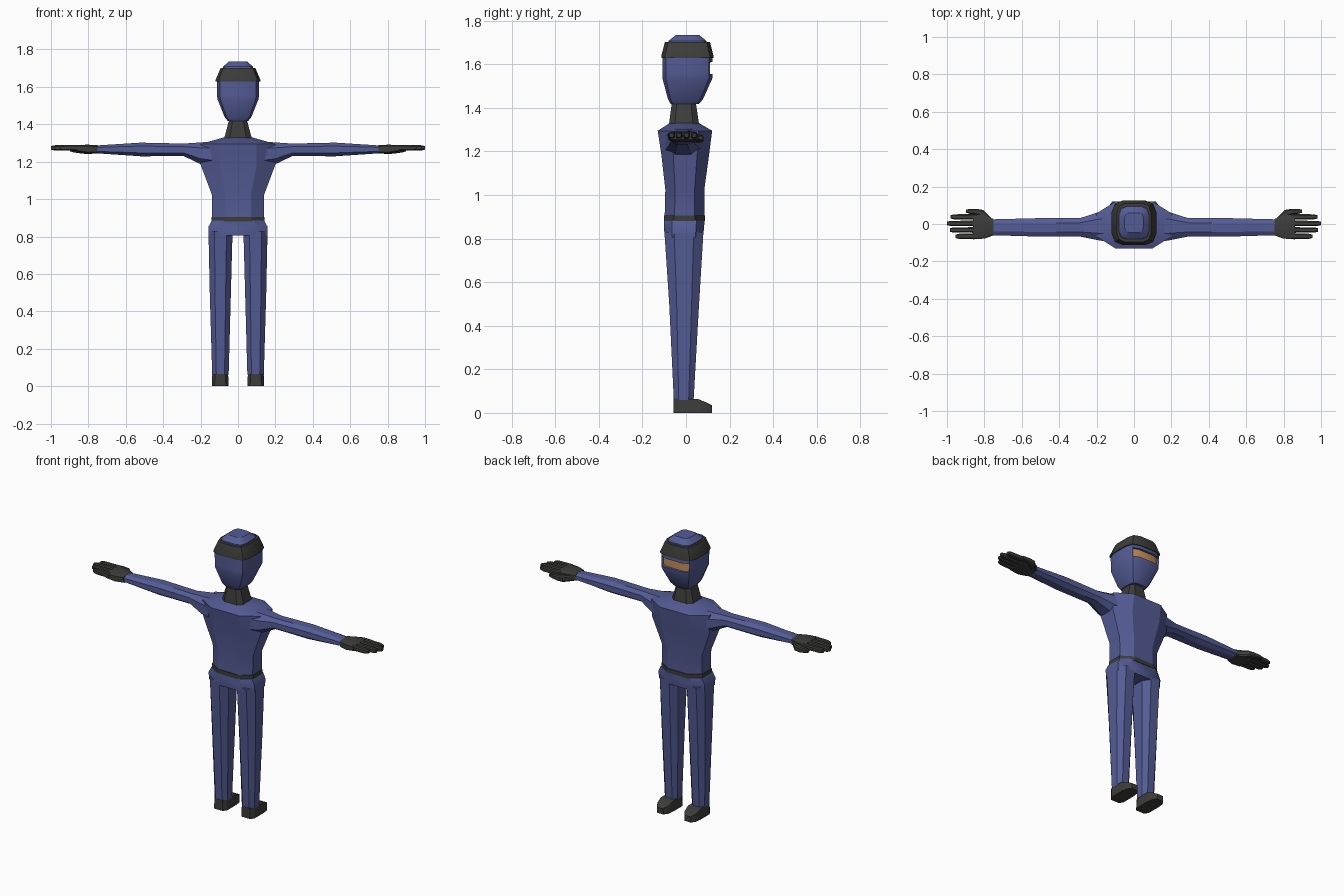
import bpy, bmesh, math

if "Cube" in bpy.data.objects:
    bpy.data.objects.remove(bpy.data.objects["Cube"])


def material(name, rgb):
    m = bpy.data.materials.new(name)
    m.diffuse_color = (*rgb, 1)
    m.use_nodes = True
    m.node_tree.nodes["Principled BSDF"].inputs["Base Color"].default_value = m.diffuse_color
    return m


BLUE = material("indigo cloth", (0.088, 0.106, 0.300))
DARK = material("charcoal cloth", (0.046, 0.046, 0.044))
SKIN = material("skin", (0.57, 0.27, 0.105))


def ring(axis, t, a0, a1, b0, b1, f=0.5):
    """Chamfered rectangle across an axis; f is the flat share of each side."""
    ca, cb, ha, hb = (a0 + a1) / 2, (b0 + b1) / 2, (a1 - a0) / 2, (b1 - b0) / 2
    flat = [(f, 1), (1, f), (1, -f), (f, -1), (-f, -1), (-1, -f), (-1, f), (-f, 1)]
    pts = []
    for u, v in flat:
        p = [ca + u * ha, cb + v * hb]
        p.insert("xyz".index(axis), t)
        pts.append(p)
    return pts


def head_ring(z, hx, yb, yf):
    """Twelve-sided rounded box, used for head, band and cap."""
    half = [(0.50, 1.0), (0.86, 0.86), (1.0, 0.5)]
    quarter = half + [(x, -y) for x, y in reversed(half)]
    outline = quarter + [(-x, y) for x, y in reversed(quarter)]
    cy, hy = (yf + yb) / 2, (yf - yb) / 2
    return [(x * hx, cy + y * hy, z) for x, y in outline]


def loft(name, rings, mats, mirror=False, edit=None):
    bm = bmesh.new()
    loops = [[bm.verts.new(p) for p in r] for r in rings]
    n = len(loops[0])
    for lo, hi in zip(loops, loops[1:]):
        for i in range(n):
            j = (i + 1) % n
            bm.faces.new((lo[i], lo[j], hi[j], hi[i]))
    bm.faces.new(loops[0])
    bm.faces.new(loops[-1])
    bmesh.ops.recalc_face_normals(bm, faces=bm.faces[:])
    if edit:
        edit(bm)
    me = bpy.data.meshes.new(name)
    bm.to_mesh(me)
    bm.free()
    for m in mats:
        me.materials.append(m)
    for p in me.polygons:
        p.use_smooth = True
    me.set_sharp_from_angle(angle=math.radians(30))
    ob = bpy.data.objects.new(name, me)
    bpy.context.collection.objects.link(ob)
    if mirror:
        mod = ob.modifiers.new("Mirror", 'MIRROR')
        mod.use_mirror_merge = False
    return ob


# Head with a sunken eye slit
def cut_slit(bm):
    slit = [f for f in bm.faces if f.normal.y > 0.7
            and 1.555 < f.calc_center_median().z < 1.61]
    bmesh.ops.inset_region(bm, faces=slit, thickness=0.001, depth=-0.013)
    for f in slit:
        f.material_index = 1


loft("head", [head_ring(*s) for s in (
    (1.418, 0.055, -0.070, 0.060), (1.44, 0.072, -0.083, 0.078),
    (1.535, 0.110, -0.108, 0.121), (1.555, 0.112, -0.108, 0.122),
    (1.61, 0.113, -0.108, 0.122), (1.64, 0.113, -0.108, 0.120))],
    [BLUE, SKIN], edit=cut_slit)
loft("headband", [head_ring(*s) for s in (
    (1.63, 0.119, -0.113, 0.126), (1.64, 0.119, -0.113, 0.126),
    (1.702, 0.092, -0.097, 0.110))], [DARK])
loft("head_cap", [head_ring(*s) for s in (
    (1.695, 0.082, -0.083, 0.096), (1.708, 0.080, -0.080, 0.093),
    (1.735, 0.050, -0.045, 0.060))], [BLUE])
loft("neck", [ring('z', 1.31, -0.078, 0.078, -0.080, 0.062, 0.6),
              ring('z', 1.425, -0.047, 0.047, -0.065, 0.045, 0.6)], [DARK])

# Torso, belt and hips
loft("torso", [ring('z', z, -hx, hx, yb, yf) for z, hx, yb, yf in (
    (0.90, 0.138, -0.098, 0.084), (1.025, 0.140, -0.095, 0.084),
    (1.185, 0.200, -0.113, 0.106), (1.295, 0.200, -0.130, 0.120),
    (1.33, 0.075, -0.075, 0.060))], [BLUE])
loft("belt", [ring('z', z, -0.143, 0.143, -0.102, 0.088) for z in (0.88, 0.905)], [DARK])
loft("hips", [ring('z', z, -hx, hx, yb, yf, 0.6) for z, hx, yb, yf in (
    (0.805, 0.157, -0.098, 0.078), (0.85, 0.159, -0.101, 0.083),
    (0.885, 0.141, -0.100, 0.085))], [BLUE])

# Legs and boots
loft("leg", [ring('z', z, x0, x1, yb, yf) for z, x0, x1, yb, yf in (
    (0.06, 0.050, 0.138, -0.056, 0.035), (0.50, 0.038, 0.151, -0.077, 0.060),
    (0.83, 0.029, 0.158, -0.099, 0.080))], [BLUE], mirror=True)
loft("boot", [[(0.095 - w, y, 0), (0.095 + w, y, 0),
               (0.095 + w * 0.94, y, h), (0.095 - w * 0.94, y, h)] for y, w, h in (
    (-0.058, 0.030, 0.066), (-0.035, 0.045, 0.066), (0.055, 0.045, 0.064),
    (0.095, 0.040, 0.047), (0.12, 0.022, 0.035))], [DARK], mirror=True)

# Arms
loft("arm", [ring('x', x, yb, yf, z0, z1) for x, yb, yf, z0, z1 in (
    (0.14, -0.095, 0.075, 1.175, 1.308), (0.20, -0.085, 0.060, 1.187, 1.303),
    (0.29, -0.067, 0.031, 1.230, 1.297), (0.52, -0.067, 0.031, 1.229, 1.302),
    (0.755, -0.060, 0.025, 1.245, 1.287))], [BLUE], mirror=True)

# Gloved hands
loft("palm", [ring('x', x, yb, yf, z0, z1, 0.7) for x, yb, yf, z0, z1 in (
    (0.75, -0.061, 0.026, 1.244, 1.288), (0.80, -0.078, 0.046, 1.244, 1.291),
    (0.86, -0.082, 0.053, 1.254, 1.290))], [DARK], mirror=True)
for label, y, tip in (("index", 0.038, 0.98), ("middle", 0.003, 1.0),
                      ("ring", -0.032, 0.985), ("little", -0.066, 0.955)):
    loft(label + "_finger", [ring('x', x, y - w, y + w, 1.274 - h, 1.274 + h, 0.6)
                             for x, w, h in ((0.84, 0.015, 0.016), (tip - 0.02, 0.014, 0.014),
                                             (tip, 0.009, 0.009))], [DARK], mirror=True)
loft("thumb", [ring('x', x, yb, yf, z0, z1, 0.6) for x, yb, yf, z0, z1 in (
    (0.76, -0.010, 0.028, 1.244, 1.280), (0.805, 0.030, 0.075, 1.241, 1.278),
    (0.84, 0.050, 0.081, 1.244, 1.275), (0.88, 0.055, 0.080, 1.250, 1.274),
    (0.897, 0.060, 0.077, 1.255, 1.270))], [DARK], mirror=True)
